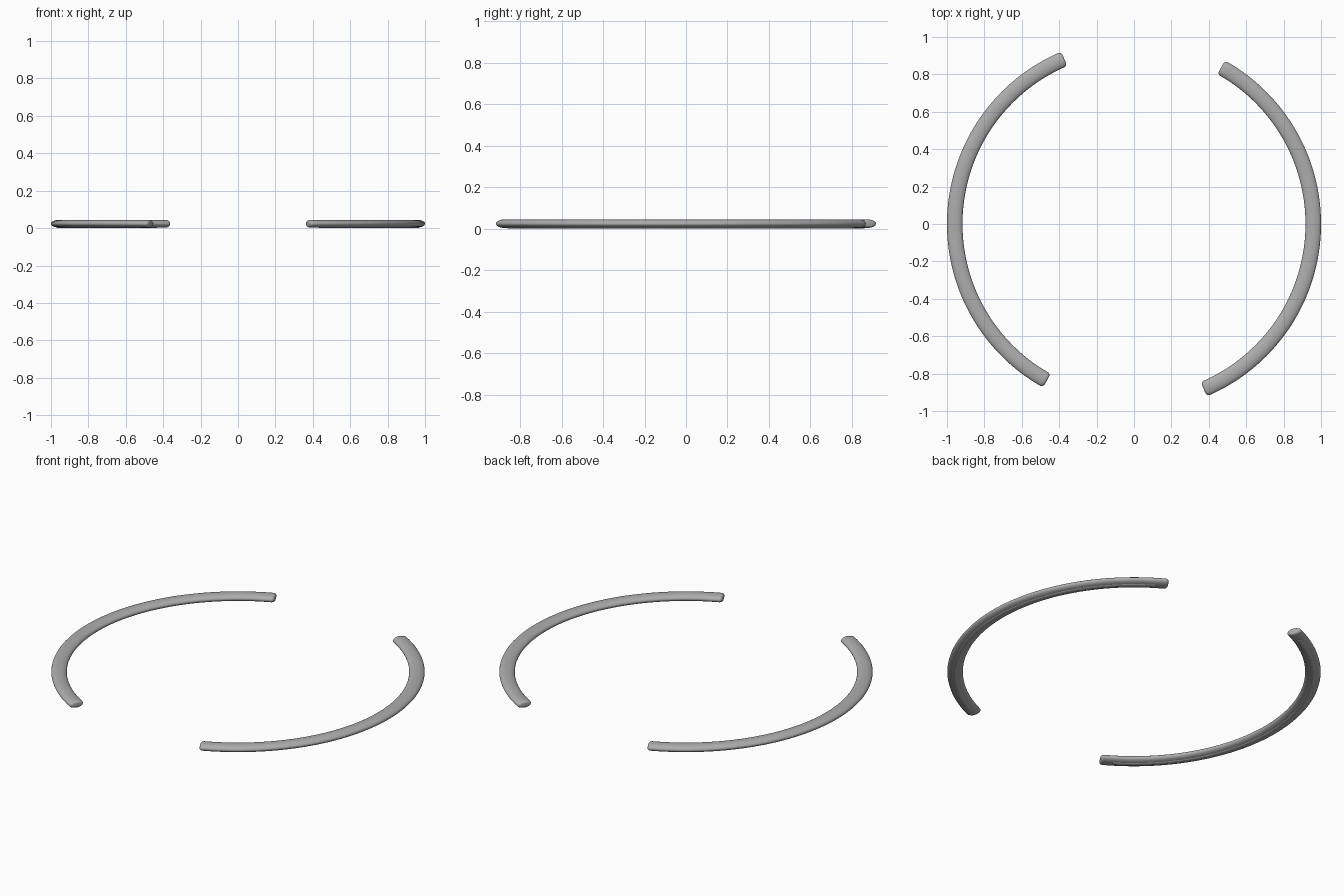
import bpy, bmesh
from math import sin, cos, radians, pi

if "Cube" in bpy.data.objects:
    bpy.data.objects.remove(bpy.data.objects["Cube"])

R_MID = 0.9585                # radius of the bar's centre line
START, END = -67.1, 60.9      # arc ends in degrees
STEPS, SIDES = 72, 24
CAP_ANGLES = [radians(d) for d in (0, 22.5, 45, 67.5, 90)]

grey = bpy.data.materials.new("mid_grey")
grey.diffuse_color = (0.42, 0.42, 0.42, 1)
grey.use_nodes = True
grey.node_tree.nodes["Principled BSDF"].inputs["Base Color"].default_value = grey.diffuse_color


def make_arc(name, turn, half_w, half_h, z_mid, depth, inset_w, inset_h, trim=0):
    """Sweep an oval section along the arc, with rounded ends."""
    a0, a1 = radians(START + trim), radians(END - trim)
    d = depth / R_MID
    b0, b1 = a0 + d, a1 - d
    # stations: angle along the arc and amount of end rounding (0 to 1)
    stations = [(a0 + d * (1 - cos(t)), 1 - sin(t)) for t in CAP_ANGLES]
    stations += [(b0 + (b1 - b0) * k / STEPS, 0) for k in range(1, STEPS)]
    stations += [(b1 + d * sin(t), 1 - cos(t)) for t in CAP_ANGLES]

    bm = bmesh.new()
    rings = []
    for ang, f in stations:
        ring = []
        for i in range(SIDES):
            a = 2 * pi * i / SIDES
            r = R_MID + cos(a) * (half_w - f * inset_w)
            z = z_mid + sin(a) * (half_h - f * inset_h)
            ring.append(bm.verts.new((r * cos(ang + turn), r * sin(ang + turn), z)))
        rings.append(ring)
    for r, q in zip(rings, rings[1:]):
        for i in range(SIDES):
            j = (i + 1) % SIDES
            bm.faces.new((r[i], r[j], q[j], q[i]))
    bm.faces.new(rings[0])
    bm.faces.new(rings[-1])
    bmesh.ops.recalc_face_normals(bm, faces=bm.faces)
    me = bpy.data.meshes.new(name)
    bm.to_mesh(me)
    bm.free()
    me.materials.append(grey)
    ob = bpy.data.objects.new(name, me)
    bpy.context.collection.objects.link(ob)
    bpy.ops.object.select_all(action='DESELECT')
    ob.select_set(True)
    bpy.context.view_layer.objects.active = ob
    bpy.ops.object.shade_smooth_by_angle(angle=radians(40))


# two matching bars half a turn apart, each with a slim ridge underneath
for side, turn in (("right", 0), ("left", pi)):
    make_arc(side + "_arc_bar", turn, 0.0415, 0.0205, 0.0235, 0.016, 0.02, 0.010)
    make_arc(side + "_base_ridge", turn, 0.016, 0.008, 0.008, 0.01, 0.006, 0.003, trim=4)
